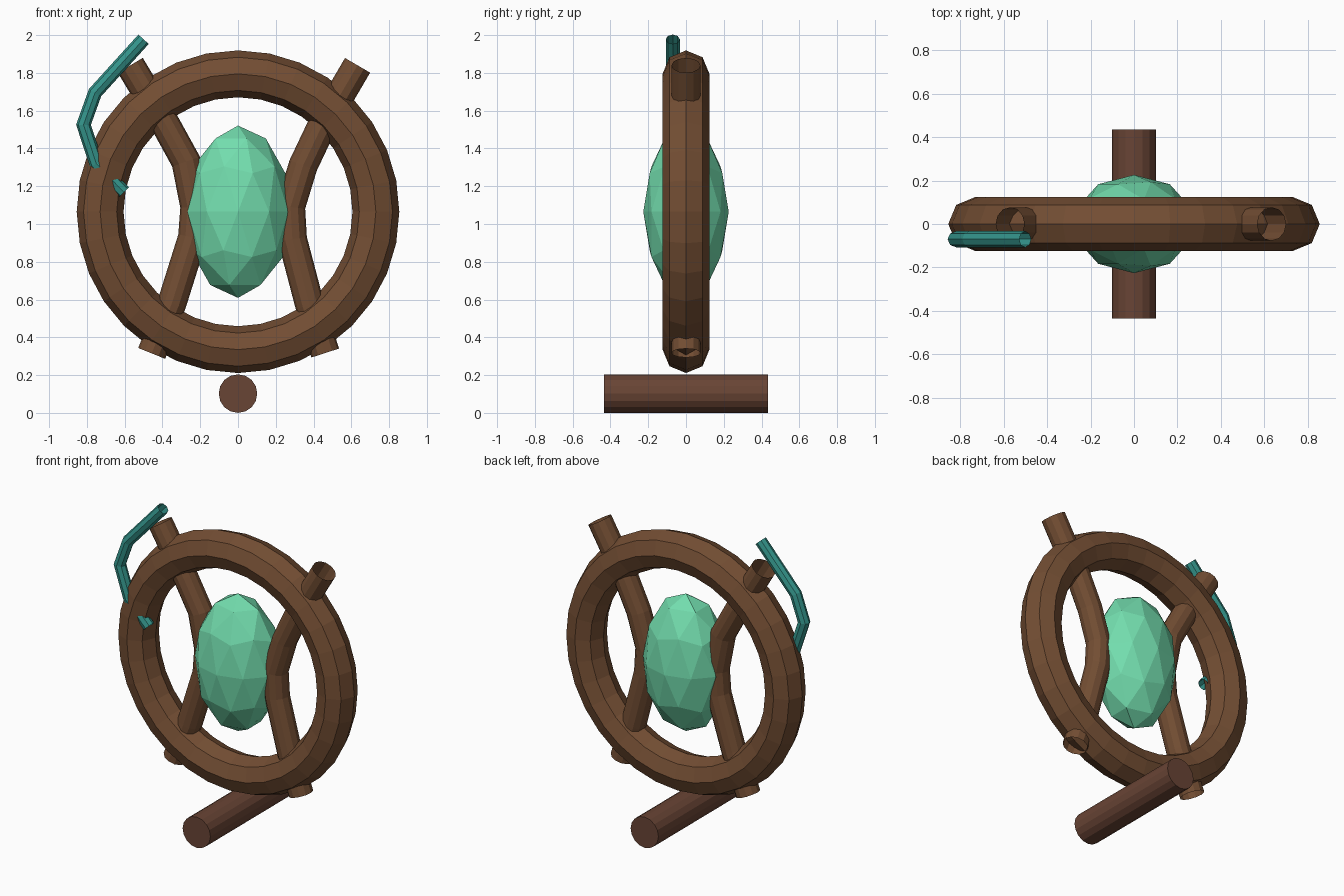
import bpy, bmesh
from math import pi, sin, cos
from mathutils import Vector

if "Cube" in bpy.data.objects:
    bpy.data.objects.remove(bpy.data.objects["Cube"])


def material(name, rgb):
    m = bpy.data.materials.new(name)
    m.diffuse_color = (*rgb, 1)
    m.use_nodes = True
    m.node_tree.nodes["Principled BSDF"].inputs["Base Color"].default_value = m.diffuse_color
    return m


wood = material("wood", (0.17, 0.075, 0.033))
dark_wood = material("dark_wood", (0.14, 0.058, 0.035))
green = material("crystal_green", (0.17, 0.72, 0.42))
teal = material("vine_teal", (0.035, 0.30, 0.26))


def finish(name, mat):
    ob = bpy.context.object
    ob.name = name
    ob.data.materials.append(mat)
    return ob


def tube(name, path, y, radius, sides, mat):
    """Open-ended faceted tube along a path of (x, z) points, mitred at the bends."""
    pts = [Vector(p) for p in path]
    bm = bmesh.new()
    rings = []
    for i, p in enumerate(pts):
        d_in = (p - pts[max(i - 1, 0)]).normalized()
        d_out = (pts[min(i + 1, len(pts) - 1)] - p).normalized()
        t = (d_in + d_out).normalized()
        side = Vector((-t.y, t.x))
        mitre = 1 / max(t.dot(d_out if d_out.length else d_in), 0.5)
        ring = []
        for k in range(sides):
            a = 2 * pi * k / sides
            q = p + side * (cos(a) * radius * mitre)
            ring.append(bm.verts.new((q.x, y + sin(a) * radius, q.y)))
        rings.append(ring)
    for a, b in zip(rings, rings[1:]):
        for k in range(sides):
            n = (k + 1) % sides
            bm.faces.new((a[k], a[n], b[n], b[k]))
    # an open shell has no inside to test, so orient faces away from the path
    bm.normal_update()
    f = bm.faces[:][0]
    mid = (pts[0] + pts[1]) / 2
    if f.normal.dot(f.calc_center_median() - Vector((mid.x, y, mid.y))) < 0:
        bmesh.ops.reverse_faces(bm, faces=bm.faces[:])
    me = bpy.data.meshes.new(name)
    bm.to_mesh(me)
    bm.free()
    me.materials.append(mat)
    ob = bpy.data.objects.new(name, me)
    bpy.context.collection.objects.link(ob)
    return ob


CENTRE_Z = 1.065

# Upright ring
bpy.ops.mesh.primitive_torus_add(major_radius=0.73, minor_radius=0.124,
                                 major_segments=32, minor_segments=8,
                                 location=(0, 0, CENTRE_Z), rotation=(pi / 2, 0, 0))
finish("ring", wood)

# Faceted crystal
bpy.ops.mesh.primitive_ico_sphere_add(subdivisions=2, radius=1, location=(0, 0, CENTRE_Z))
finish("crystal", green).scale = (0.28, 0.226, 0.456)

# Log foot lying front to back
bpy.ops.mesh.primitive_cylinder_add(vertices=16, radius=0.102, depth=0.87,
                                    location=(0, 0, 0.102), rotation=(pi / 2, 0, 0))
finish("log_foot", dark_wood)

# Bent branches gripping the crystal and poking through the ring
tube("left_branch", [(-0.57, 1.84), (-0.385, 1.53), (-0.275, 1.33), (-0.228, 1.09),
                     (-0.24, 0.93), (-0.35, 0.58), (-0.457, 0.315)], 0, 0.077, 12, wood)
tube("right_branch", [(0.633, 1.84), (0.44, 1.51), (0.345, 1.31), (0.278, 1.09),
                      (0.288, 0.92), (0.38, 0.57), (0.462, 0.317)], 0, 0.077, 12, wood)

# Vine hooking into the front of the ring
tube("vine", [(-0.50, 1.978), (-0.757, 1.695), (-0.818, 1.525),
              (-0.75, 1.32), (-0.604, 1.168)], -0.07, 0.037, 8, teal)
